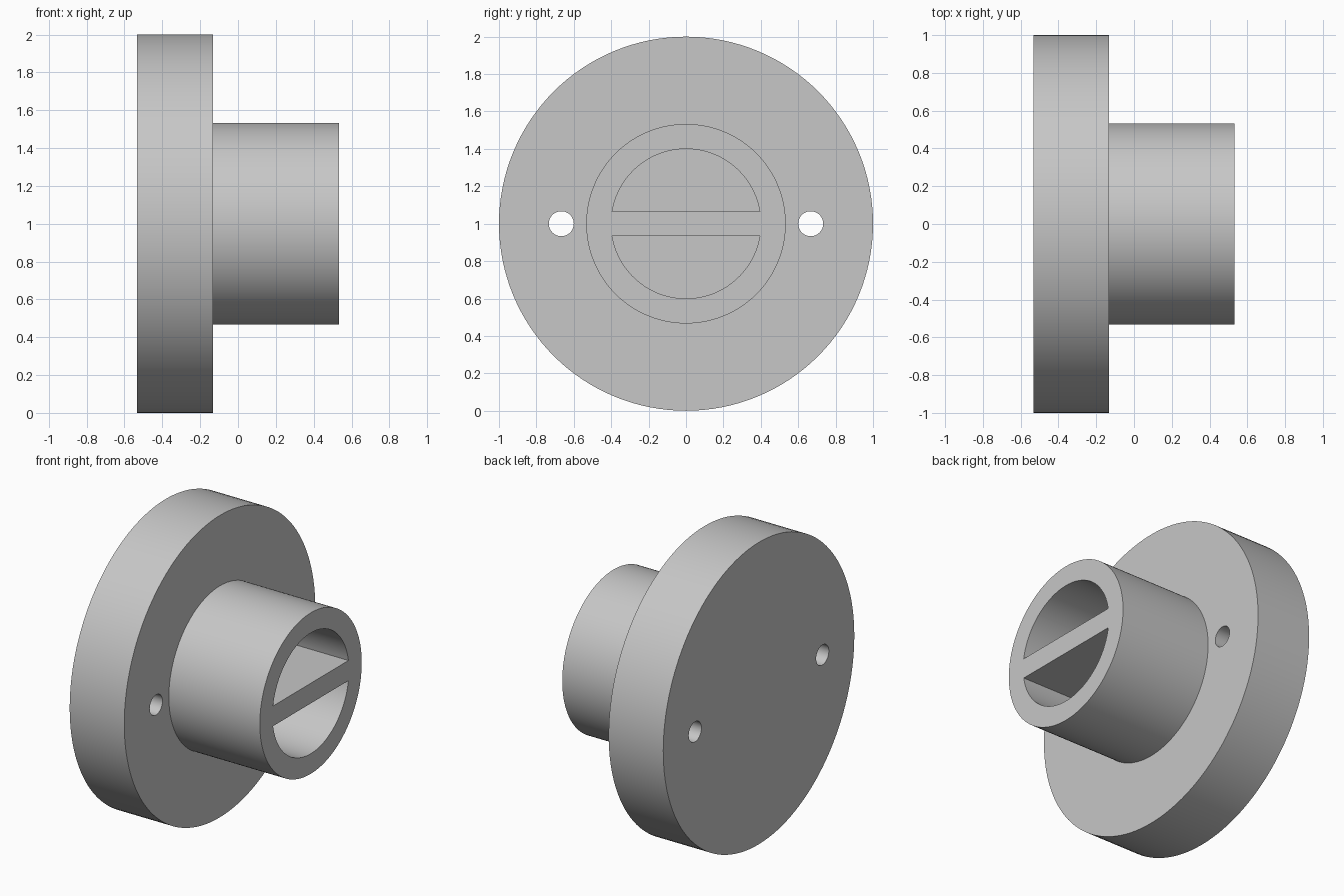
import bpy, bmesh, math

if "Cube" in bpy.data.objects:
    bpy.data.objects.remove(bpy.data.objects["Cube"])

U = 1 / 15            # design unit: outer radius is 15 units
SEG = 128
BACK, STEP, FRONT = -8 * U, -2 * U, 8 * U   # positions along the x axis


def mesh_object(name, bm):
    bmesh.ops.recalc_face_normals(bm, faces=bm.faces)
    me = bpy.data.meshes.new(name)
    bm.to_mesh(me)
    bm.free()
    ob = bpy.data.objects.new(name, me)
    bpy.context.collection.objects.link(ob)
    return ob


def prism(name, outline, x0, x1):
    """Extrude a (y, z) outline along x."""
    bm = bmesh.new()
    face = bm.faces.new([bm.verts.new((x0, y, z)) for y, z in outline])
    ext = bmesh.ops.extrude_face_region(bm, geom=[face])
    verts = [g for g in ext["geom"] if isinstance(g, bmesh.types.BMVert)]
    bmesh.ops.translate(bm, verts=verts, vec=(x1 - x0, 0, 0))
    return mesh_object(name, bm)


def arc(r, a0, a1, n, cy=0.0):
    return [(cy + r * math.cos(a0 + (a1 - a0) * i / n),
             1 + r * math.sin(a0 + (a1 - a0) * i / n)) for i in range(n + 1)]


# Flange and hub: one stepped round body
bm = bmesh.new()
rings = []
for x, r in ((BACK, 15 * U), (STEP, 15 * U), (STEP, 8 * U), (FRONT, 8 * U)):
    rings.append([bm.verts.new((x, y, z))
                  for y, z in arc(r, 0, 2 * math.pi, SEG)[:-1]])
for a, b in zip(rings, rings[1:]):
    for i in range(SEG):
        j = (i + 1) % SEG
        bm.faces.new((a[i], a[j], b[j], b[i]))
bm.faces.new(rings[0])
bm.faces.new(rings[-1])
body = mesh_object("flanged_hub", bm)

cutters = []
for s in (-1, 1):
    # Screw holes through the flange
    cutters.append(prism("screw_hole_cutter",
                         arc(U, 0, 2 * math.pi, 48, s * 10 * U)[:-1],
                         BACK - 0.1, STEP + 0.1))
    # Half-round pockets either side of the cross bar
    t = math.asin(1 / 6)
    outline = [(y, 1 + s * (z - 1)) for y, z in arc(6 * U, t, math.pi - t, 56)]
    cutters.append(prism("pocket_cutter", outline, STEP, FRONT + 0.1))

for c in cutters:
    c.hide_render = True
    mod = body.modifiers.new("cut", 'BOOLEAN')
    mod.operation = 'DIFFERENCE'
    mod.solver = 'EXACT'
    mod.object = c

bpy.context.view_layer.objects.active = body
body.select_set(True)
for mod in list(body.modifiers):
    bpy.ops.object.modifier_apply(modifier=mod.name)
for c in cutters:
    bpy.data.objects.remove(c)

# Plain grey
grey = bpy.data.materials.new("plain_grey")
grey.diffuse_color = (0.57, 0.57, 0.57, 1)
grey.use_nodes = True
grey.node_tree.nodes["Principled BSDF"].inputs["Base Color"].default_value = grey.diffuse_color
body.data.materials.clear()
body.data.materials.append(grey)

bpy.ops.object.select_all(action='DESELECT')
body.select_set(True)
bpy.context.view_layer.objects.active = body
bpy.ops.object.shade_smooth_by_angle(angle=math.radians(30))
